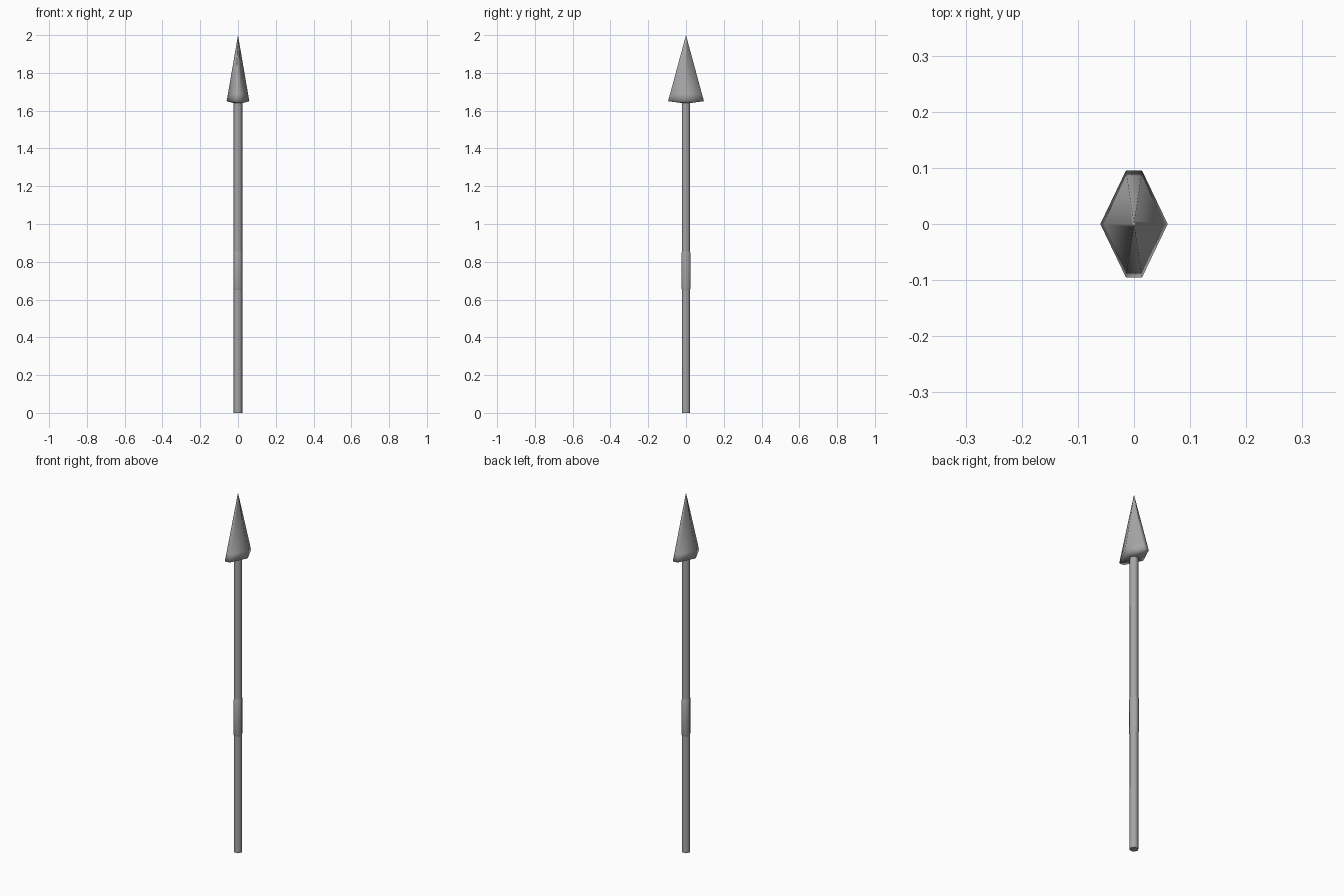
import bpy, math

if "Cube" in bpy.data.objects:
    bpy.data.objects.remove(bpy.data.objects["Cube"])

# Dark grey metal shared by all parts
grey = bpy.data.materials.new("dark_grey")
grey.diffuse_color = (0.38, 0.38, 0.38, 1)
grey.use_nodes = True
grey.node_tree.nodes["Principled BSDF"].inputs["Base Color"].default_value = grey.diffuse_color

# Hexagon cross-section with corners on the x axis
def hexagon(rx, ry):
    return [(rx * math.cos(math.radians(60 * i)), ry * math.sin(math.radians(60 * i))) for i in range(6)]

# Outline scaled about the central axis
def scaled(outline, s):
    return [(x * s, y * s) for x, y in outline]

# Closed solid lofted through (outline, z) rings, optionally ending in a point
def loft(name, rings, tip=None, smooth_angle=65):
    n = len(rings[0][0])
    verts = [(x, y, z) for outline, z in rings for x, y in outline]
    faces = [tuple(reversed(range(n)))]
    for r in range(len(rings) - 1):
        for i in range(n):
            j = (i + 1) % n
            faces.append((r * n + i, r * n + j, (r + 1) * n + j, (r + 1) * n + i))
    last = (len(rings) - 1) * n
    if tip is None:
        faces.append(tuple(range(last, last + n)))
    else:
        verts.append((0, 0, tip))
        faces += [(last + i, last + (i + 1) % n, len(verts) - 1) for i in range(n)]
    mesh = bpy.data.meshes.new(name)
    mesh.from_pydata(verts, [], faces)
    mesh.materials.append(grey)
    ob = bpy.data.objects.new(name, mesh)
    bpy.context.collection.objects.link(ob)
    bpy.ops.object.select_all(action='DESELECT')
    ob.select_set(True)
    bpy.context.view_layer.objects.active = ob
    bpy.ops.object.shade_smooth_by_angle(angle=math.radians(smooth_angle))
    return ob

SHAFT_R = 0.023
shaft = hexagon(SHAFT_R, SHAFT_R)

# Long six-sided shaft
loft("shaft", [(shaft, 0), (shaft, 1.65)])

# Hand grip, slightly thicker front to back, with chamfered ends
grip = hexagon(0.0238, 0.0275)
loft("grip", [(shaft, 0.65), (grip, 0.66), (grip, 0.845), (shaft, 0.855)])

# Flattened six-sided spearhead: shallow underside, rim band, long blade, fine point
rim = [(0.06, 0), (0.0145, 0.095), (-0.0145, 0.095),
       (-0.06, 0), (-0.0145, -0.095), (0.0145, -0.095)]
loft("spearhead", [(shaft, 1.64), (rim, 1.65), (scaled(rim, 0.89), 1.688),
                   (scaled(rim, 0.06), 1.979)], tip=2.0, smooth_angle=180)
